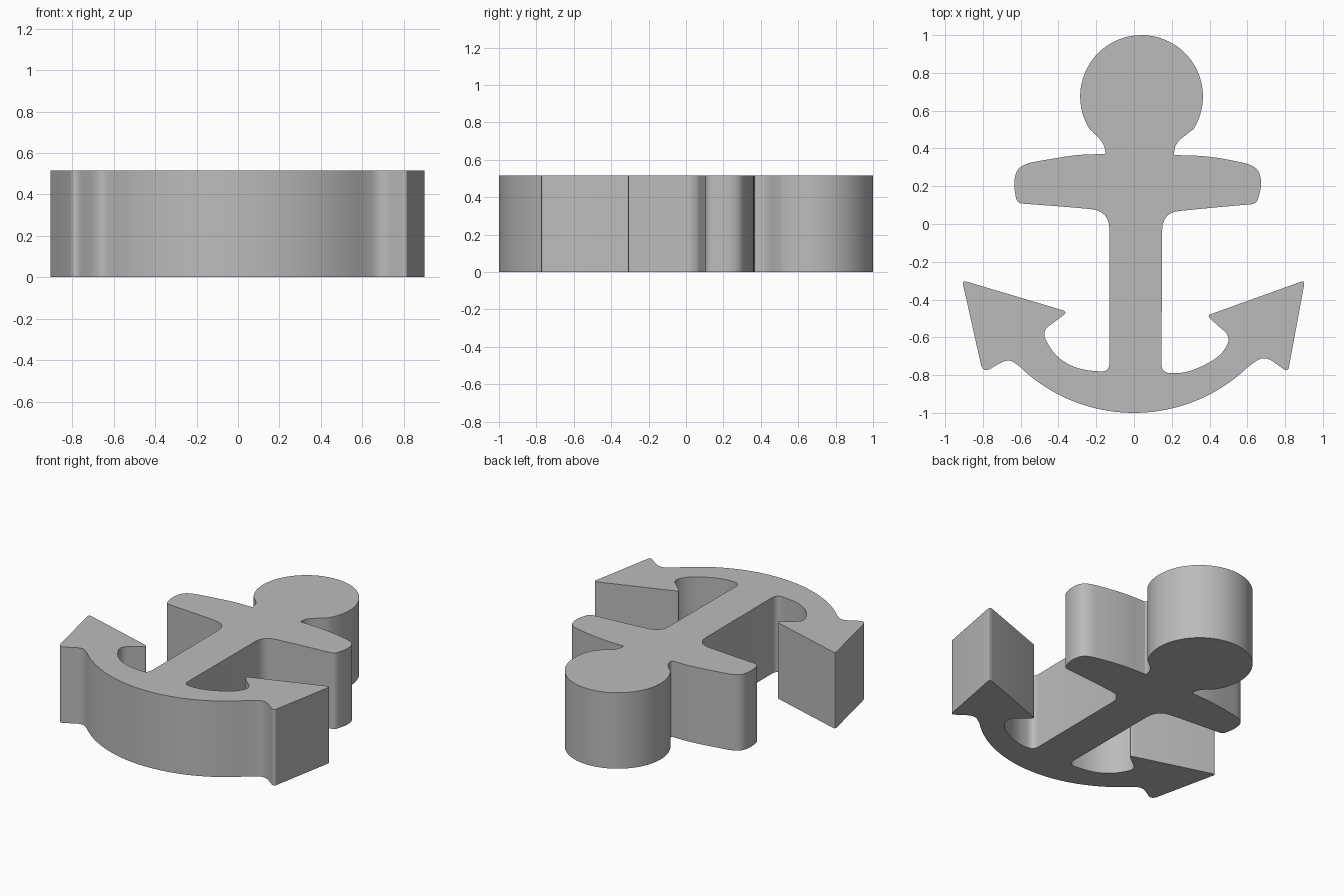
import bpy
import bmesh
import math
from mathutils import Vector

HEIGHT = 0.515

if "Cube" in bpy.data.objects:
    bpy.data.objects.remove(bpy.data.objects["Cube"], do_unlink=True)


def arc(center, radius, start, end, steps):
    """Points along a circular arc, angles in degrees."""
    points = []
    for i in range(steps + 1):
        angle = math.radians(start + (end - start) * i / steps)
        points.append(Vector((center[0] + radius * math.cos(angle),
                              center[1] + radius * math.sin(angle))))
    return points


def rounded(corners, before, after, steps=6):
    """Round each (x, y, trim) corner; trim is the length cut from each side."""
    positions = [before] + [Vector(c[:2]) for c in corners] + [after]
    points = []
    for i, corner in enumerate(corners, start=1):
        here = positions[i]
        to_previous = positions[i - 1] - here
        to_next = positions[i + 1] - here
        trim_in = min(corner[2], to_previous.length * 0.49)
        trim_out = min(corner[2], to_next.length * 0.49)
        start = here + to_previous.normalized() * trim_in
        end = here + to_next.normalized() * trim_out
        for step in range(steps + 1):
            t = step / steps
            points.append(start * (1 - t) ** 2 + here * 2 * t * (1 - t) + end * t ** 2)
    return points


# Round head and curved hull
head = arc((0.04, 0.675), 0.325, 212, -32, 56)
hull = arc((0, -0.13), 0.87, -46, -134, 40)

# Left half of the outline, from the neck down to the fluke
left_crossbar = [
    (0.22, 0.43, 0.06), (0.21, 0.365, 0.01), (0.4, 0.36, 0.1),
    (0.65, 0.31, 0.08), (0.68, 0.22, 0.06), (0.65, 0.107, 0.03),
    (0.4, 0.085, 0.1), (0.15, 0.06, 0.09),
]
left_arm = [
    (0.145, -0.79, 0.05), (0.29, -0.79, 0.1), (0.46, -0.7, 0.07),
    (0.515, -0.6, 0.05), (0.385, -0.485, 0.025),
]
left_fluke = [
    (0.905, -0.298, 0.025), (0.815, -0.785, 0.03), (0.69, -0.695, 0.06),
]

# Right half of the outline, from the fluke up to the neck
right_fluke = [
    (-0.665, -0.71, 0.06), (-0.8, -0.79, 0.05), (-0.91, -0.298, 0.025),
]
right_arm = [
    (-0.35, -0.465, 0.03), (-0.49, -0.57, 0.05), (-0.42, -0.7, 0.07),
    (-0.3, -0.77, 0.08), (-0.13, -0.785, 0.05),
]
right_crossbar = [
    (-0.13, 0.07, 0.1), (-0.35, 0.09, 0.1), (-0.62, 0.11, 0.03),
    (-0.64, 0.22, 0.06), (-0.61, 0.315, 0.08), (-0.3, 0.368, 0.1),
    (-0.15, 0.37, 0.01), (-0.16, 0.43, 0.06),
]

outline = (head
           + rounded(left_crossbar + left_arm + left_fluke, head[-1], hull[0])
           + hull
           + rounded(right_fluke + right_arm + right_crossbar, hull[-1], head[0]))

# Extrude the outline into a solid slab
bm = bmesh.new()
base = bm.faces.new([bm.verts.new((p.x, p.y, 0)) for p in outline])
extruded = bmesh.ops.extrude_face_region(bm, geom=[base], use_keep_orig=True)
top_verts = [e for e in extruded["geom"] if isinstance(e, bmesh.types.BMVert)]
bmesh.ops.translate(bm, vec=(0, 0, HEIGHT), verts=top_verts)
bmesh.ops.remove_doubles(bm, verts=bm.verts, dist=0.0005)
bmesh.ops.recalc_face_normals(bm, faces=bm.faces)
mesh = bpy.data.meshes.new("anchor")
bm.to_mesh(mesh)
bm.free()
anchor = bpy.data.objects.new("anchor", mesh)
bpy.context.collection.objects.link(anchor)

# Plain grey finish
grey = bpy.data.materials.new("grey")
grey.use_nodes = True
color = (0.5, 0.5, 0.5, 1)
grey.diffuse_color = color
grey.node_tree.nodes["Principled BSDF"].inputs["Base Color"].default_value = color
mesh.materials.append(grey)

# Smooth walls with crisp rims
bpy.ops.object.select_all(action="DESELECT")
anchor.select_set(True)
bpy.context.view_layer.objects.active = anchor
bpy.ops.object.shade_smooth_by_angle(angle=math.radians(30))
